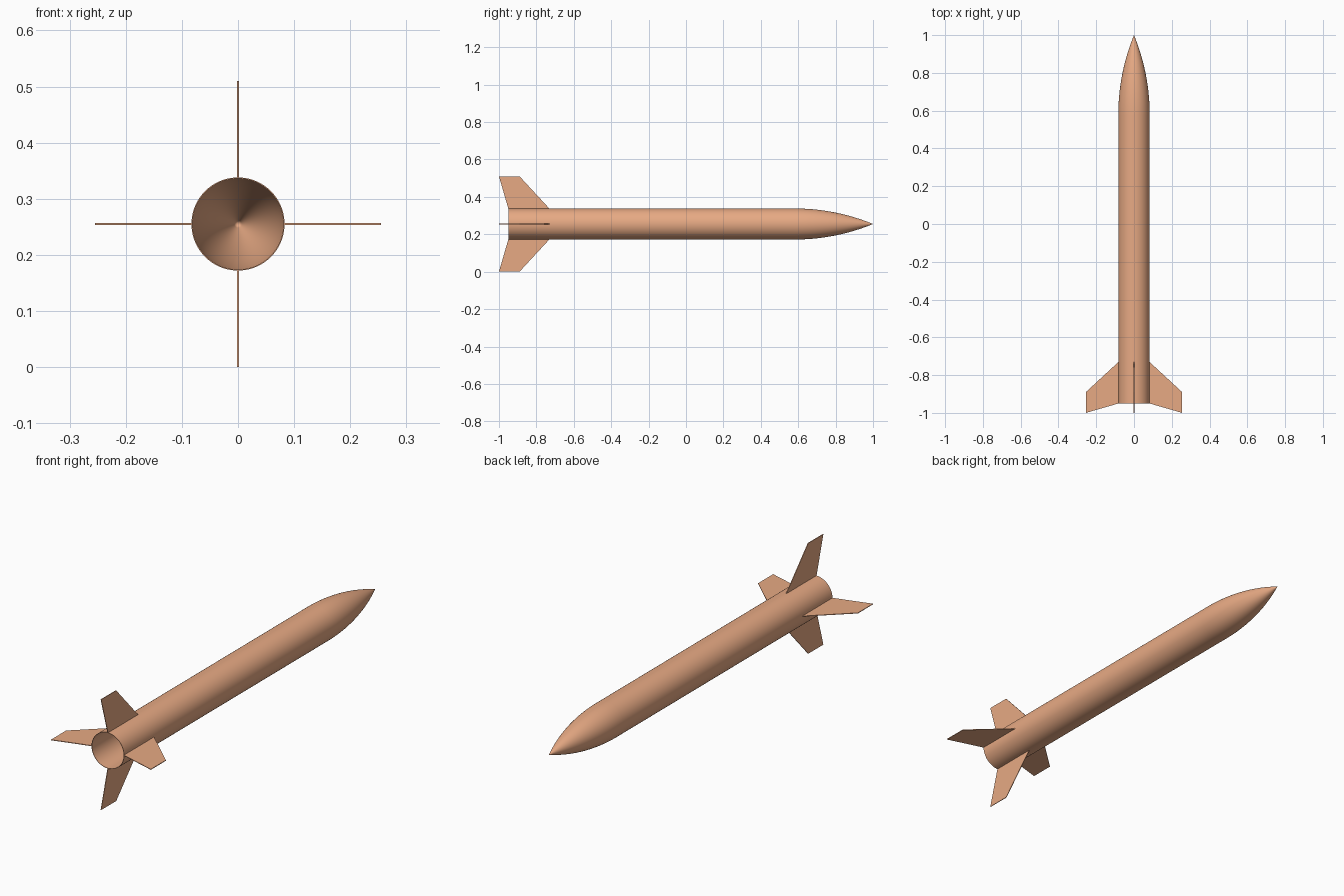
import bpy, bmesh, math
from mathutils import Matrix

if "Cube" in bpy.data.objects:
    bpy.data.objects.remove(bpy.data.objects["Cube"])

CZ = 0.255      # height of the rocket's axis
R = 0.083       # outer radius of the body
WALL = 0.002
TAIL, SHOULDER, TIP = -0.95, 0.58, 1.0
SIDES = 64


def finish(name, bm):
    bmesh.ops.remove_doubles(bm, verts=bm.verts, dist=1e-5)
    bmesh.ops.recalc_face_normals(bm, faces=bm.faces)
    mesh = bpy.data.meshes.new(name)
    bm.to_mesh(mesh)
    bm.free()
    obj = bpy.data.objects.new(name, mesh)
    bpy.context.collection.objects.link(obj)
    mesh.materials.append(paint)
    bpy.ops.object.select_all(action='DESELECT')
    bpy.context.view_layer.objects.active = obj
    obj.select_set(True)
    bpy.ops.object.shade_smooth_by_angle(angle=math.radians(30))
    return obj


def revolve(name, profile):
    """Spin a closed (radius, y) profile around the rocket's axis."""
    bm = bmesh.new()
    verts = [bm.verts.new((r, y, CZ)) for r, y in profile]
    edges = [bm.edges.new((a, b)) for a, b in zip(verts, verts[1:] + verts[:1])]
    bmesh.ops.spin(bm, geom=verts + edges, cent=(0, 0, CZ), axis=(0, 1, 0),
                   angle=math.tau, steps=SIDES, use_duplicate=False)
    return finish(name, bm)


def ogive(radius, length, steps=24):
    """Tangent ogive curve from the shoulder to the point."""
    rho = (radius ** 2 + length ** 2) / (2 * radius)
    pts = []
    for i in range(steps + 1):
        d = length * i / steps
        r = math.sqrt(rho ** 2 - d ** 2) + radius - rho
        pts.append((0.0 if i == steps else r, SHOULDER + d))
    return pts


paint = bpy.data.materials.new("orange_paint")
paint.diffuse_color = (0.80, 0.40, 0.23, 1)
paint.use_nodes = True
paint.node_tree.nodes["Principled BSDF"].inputs["Base Color"].default_value = paint.diffuse_color

# Hollow body tube, open at the tail
revolve("body_tube", [(R, TAIL), (R, SHOULDER),
                      (R - WALL, SHOULDER), (R - WALL, TAIL)])

# Hollow nose cone
outer = ogive(R, TIP - SHOULDER)
inner = ogive(R - WALL, TIP - SHOULDER - 0.012)
revolve("nose_cone", outer + inner[::-1])

# Four thin swept fins
FIN = [(R - 0.001, -0.73), (0.255, -0.89), (0.255, -1.0), (R - 0.001, TAIL)]
THICK = 0.003
for i, side in enumerate(("right", "top", "left", "bottom")):
    bm = bmesh.new()
    face = bm.faces.new([bm.verts.new((x, y, -THICK / 2)) for x, y in FIN])
    ext = bmesh.ops.extrude_face_region(bm, geom=[face])
    new = [g for g in ext["geom"] if isinstance(g, bmesh.types.BMVert)]
    bmesh.ops.translate(bm, verts=new, vec=(0, 0, THICK))
    turn = Matrix.Rotation(-i * math.pi / 2, 4, 'Y')
    bm.transform(Matrix.Translation((0, 0, CZ)) @ turn)
    finish("fin_" + side, bm)
